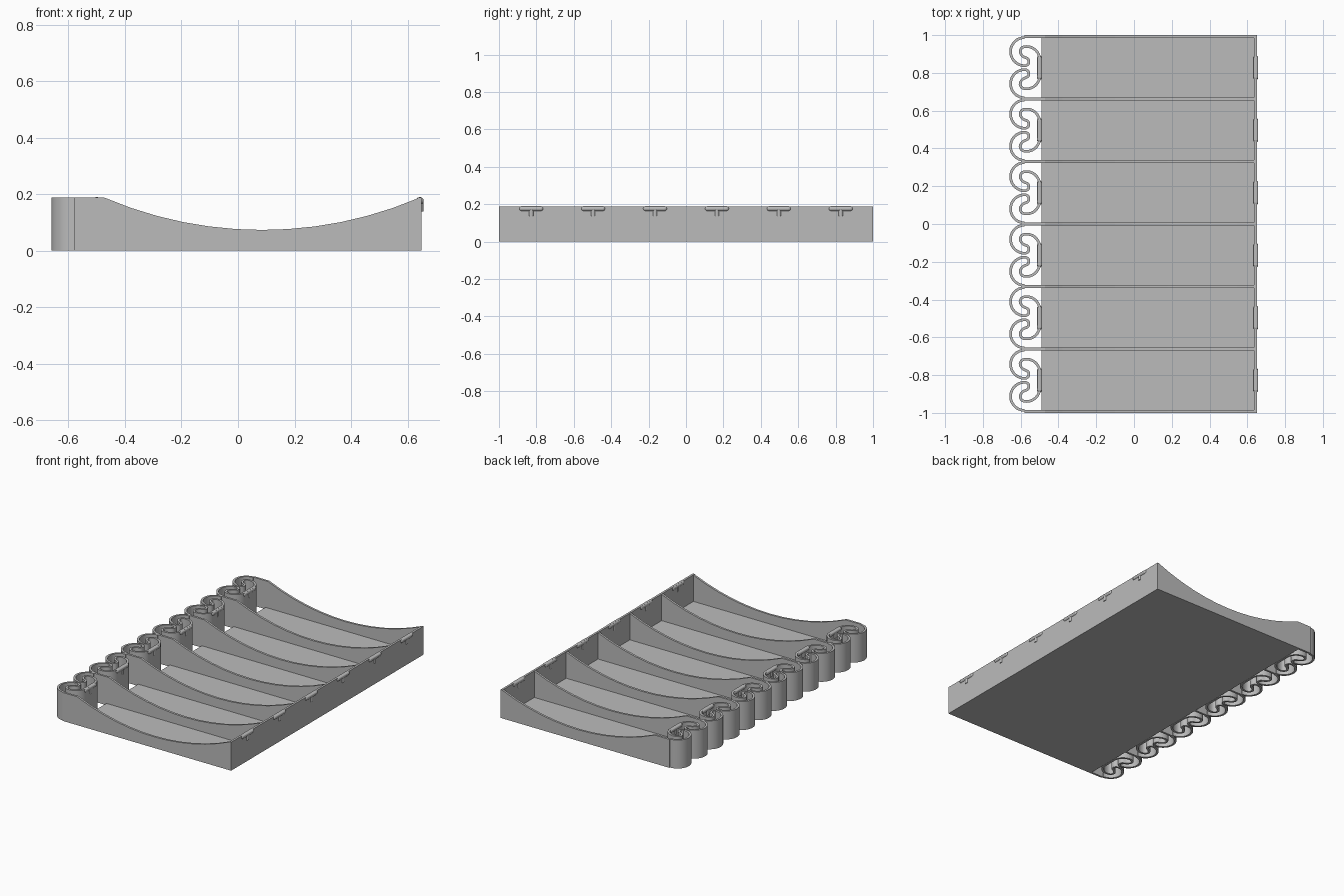
import bpy, bmesh
from math import sin, cos, radians, sqrt
from mathutils import Vector

if "Cube" in bpy.data.objects:
    bpy.data.objects.remove(bpy.data.objects["Cube"])

grey = bpy.data.materials.new("plain grey")
grey.use_nodes = True
GREY = (0.5, 0.5, 0.5, 1)
grey.diffuse_color = GREY
grey.node_tree.nodes["Principled BSDF"].inputs["Base Color"].default_value = GREY

HEIGHT = 0.187
WALL = 0.014
PITCH = 0.331
CELLS = 6
BACK, FLOOR_END, WALL_END = 0.65, -0.49, -0.579


def finish(name, bm, smooth=False):
    bmesh.ops.recalc_face_normals(bm, faces=bm.faces)
    mesh = bpy.data.meshes.new(name)
    bm.to_mesh(mesh)
    bm.free()
    mesh.materials.append(grey)
    ob = bpy.data.objects.new(name, mesh)
    bpy.context.collection.objects.link(ob)
    if smooth:
        bpy.ops.object.select_all(action="DESELECT")
        ob.select_set(True)
        bpy.context.view_layer.objects.active = ob
        bpy.ops.object.shade_smooth_by_angle(angle=radians(35))
    return ob


def box(name, lo, hi):
    bm = bmesh.new()
    bmesh.ops.create_cube(bm, size=1)
    for v in bm.verts:
        v.co = [l + (c + 0.5) * (h - l) for c, l, h in zip(v.co, lo, hi)]
    return finish(name, bm)


def prism(name, points, offset, smooth=False):
    """Extrude a closed outline by an offset."""
    bm = bmesh.new()
    face = bm.faces.new([bm.verts.new(p) for p in points])
    new = bmesh.ops.extrude_face_region(bm, geom=[face])["geom"]
    bmesh.ops.translate(bm, vec=offset, verts=[g for g in new if isinstance(g, bmesh.types.BMVert)])
    return finish(name, bm, smooth)


def arc(cx, cy, r, start, end, steps):
    angles = [radians(start + (end - start) * i / steps) for i in range(steps + 1)]
    return [Vector((cx + r * cos(a), cy + r * sin(a))) for a in angles]


def spline(pts, steps=4):
    """Smooth path through the inner points of a list."""
    out = []
    for a, b, c, d in zip(pts, pts[1:], pts[2:], pts[3:]):
        for i in range(steps):
            t = i / steps
            out.append(0.5 * (2 * b + (c - a) * t + (2 * a - 5 * b + 4 * c - d) * t**2
                              + (3 * b - a - 3 * c + d) * t**3))
    return out


def ribbon(name, path, y, smooth=True):
    """Upright strip of wall thickness that follows a plan path."""
    bm = bmesh.new()
    rows = []
    for i, p in enumerate(path):
        t = (path[min(i + 1, len(path) - 1)] - path[max(i - 1, 0)]).normalized()
        n = Vector((-t.y, t.x)) * WALL / 2
        rows.append([bm.verts.new((q.x, q.y + y, z))
                     for q, z in ((p + n, 0), (p - n, 0), (p - n, HEIGHT), (p + n, HEIGHT))])
    for a, b in zip(rows, rows[1:]):
        for k in range(4):
            bm.faces.new((a[k], a[(k + 1) % 4], b[(k + 1) % 4], b[k]))
    bm.faces.new(rows[0])
    bm.faces.new(rows[-1])
    return finish(name, bm, smooth)


def clip(name, x, y):
    """Rounded bar along the rim with a short stem under it."""
    r, half = 0.0135, 0.065
    bm = bmesh.new()
    bmesh.ops.create_uvsphere(bm, u_segments=16, v_segments=8, radius=r)
    for v in bm.verts:
        x0, y0, z0 = v.co
        # the pole axis lies along y, and the two halves are pulled apart
        v.co = (x0, z0, y0)
    bmesh.ops.bisect_plane(bm, geom=bm.verts[:] + bm.edges[:] + bm.faces[:],
                           plane_co=(0, 0, 0), plane_no=(0, 1, 0), clear_inner=True)
    bmesh.ops.translate(bm, vec=(0, half - r, 0), verts=bm.verts)
    bmesh.ops.mirror(bm, geom=bm.verts[:] + bm.edges[:] + bm.faces[:], axis="Y", merge_dist=0)
    bmesh.ops.bridge_loops(bm, edges=[e for e in bm.edges if e.is_boundary])
    bmesh.ops.translate(bm, vec=(x, y, HEIGHT - 0.011), verts=bm.verts)
    finish(name + "_bar", bm, True)
    outline = [(p.x, p.y, 0.138) for p in arc(x, y, 0.0125, 0, 330, 11)]
    prism(name + "_stem", outline, (0, 0, 0.035), True)


# Tray floor and back wall
EDGE = PITCH * CELLS / 2 + WALL / 2
box("floor", (FLOOR_END, -EDGE, 0), (BACK, EDGE, 0.012))
box("back_wall", (BACK - WALL, -EDGE, 0), (BACK, EDGE, HEIGHT))

# Dividers with a scooped top
MID, HALF, SAG = 0.085, 0.557, 0.114
R = (HALF**2 + SAG**2) / (2 * SAG)
scoop = []
for i in range(13):
    dx = HALF * (i / 6 - 1)
    scoop.append((MID + dx, HEIGHT - SAG + R - sqrt(R * R - dx * dx)))
profile = [(WALL_END, 0), (WALL_END, HEIGHT)] + scoop + [(BACK - 0.002, 0)]
for i in range(CELLS + 1):
    y = (i - CELLS / 2) * PITCH - WALL / 2
    prism("divider", [(x, y, z) for x, z in profile], (0, WALL, 0))

# Scroll springs: half of the path, then its mirror image
outer = arc(WALL_END, 0.085, 0.0745, 90, 275, 22)
inner = arc(-0.569, 0.042, 0.07, 100, 0, 12)
hairpin = [Vector(p) for p in ((-0.558, 0.023), (-0.561, 0.046), (-0.588, 0.060),
                               (-0.603, 0.082), (-0.597, 0.102))]
half_path = outer[:-1] + spline(outer[-2:] + hairpin + inner[:2]) + inner
path = half_path + [Vector((p.x, -p.y)) for p in reversed(half_path)]

for i in range(CELLS):
    y = (i - (CELLS - 1) / 2) * PITCH
    ribbon("scroll_spring", path, y)
    clip("spring_clip", -0.5, y)
    clip("back_clip", BACK - 0.006, y)
